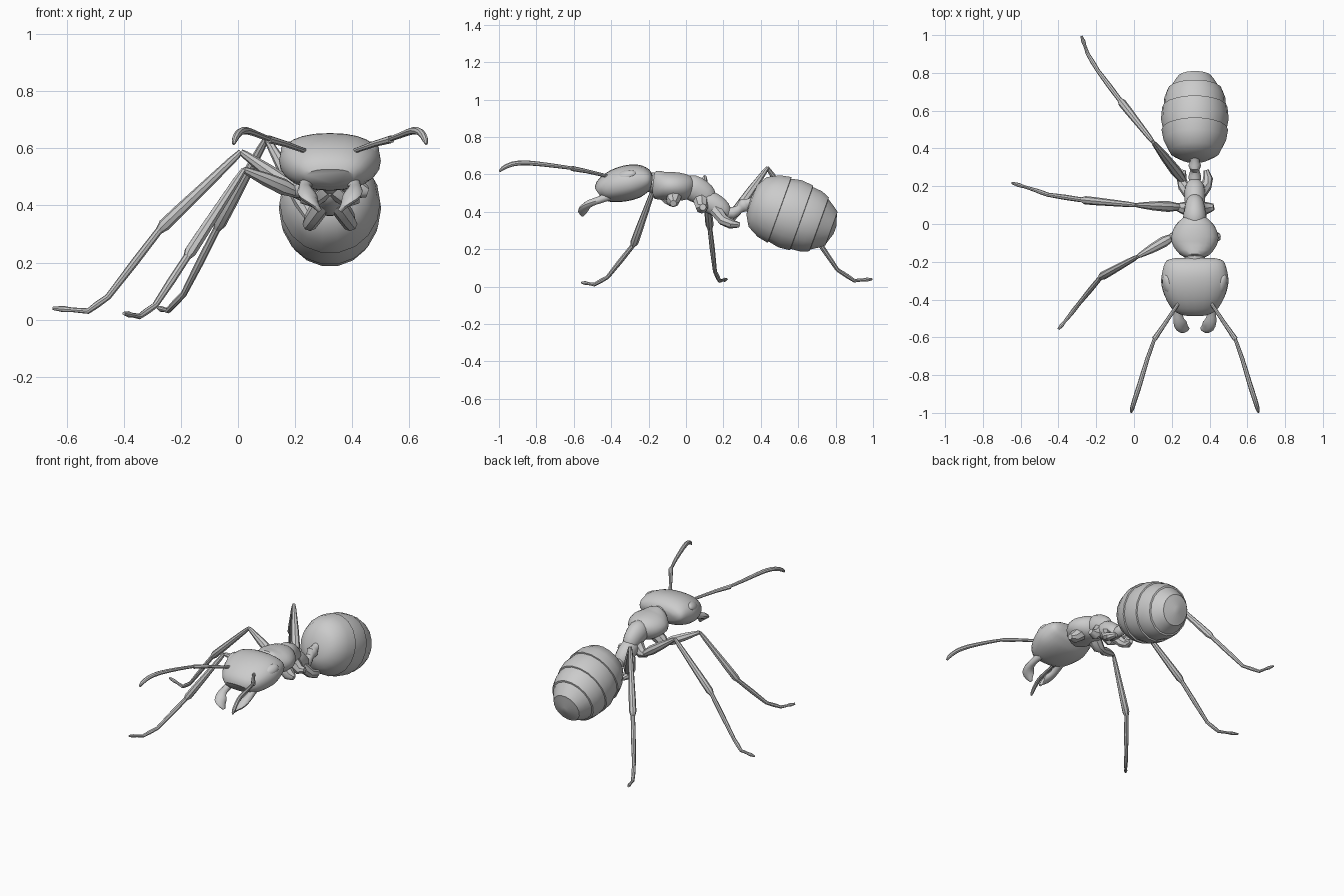
import bpy, bmesh, math
from mathutils import Vector, Matrix

if "Cube" in bpy.data.objects:
    bpy.data.objects.remove(bpy.data.objects["Cube"])

CX = 0.322  # body midline; the legs exist on the -x side only


def finish(name, bm, angle=40):
    bmesh.ops.recalc_face_normals(bm, faces=bm.faces)
    me = bpy.data.meshes.new(name)
    bm.to_mesh(me)
    bm.free()
    ob = bpy.data.objects.new(name, me)
    bpy.context.collection.objects.link(ob)
    bpy.context.view_layer.objects.active = ob
    ob.select_set(True)
    bpy.ops.object.shade_smooth_by_angle(angle=math.radians(angle))
    ob.select_set(False)
    return ob


def spline(rows, steps):
    if steps == 1:
        return rows
    out, n = [], len(rows)
    for i in range(n - 1):
        a, b, c, d = (rows[max(0, min(n - 1, i + k))] for k in (-1, 0, 1, 2))
        for j in range(steps):
            t = j / steps
            out.append([0.5 * (2 * q + (r - p) * t + (2 * p - 5 * q + 4 * r - s) * t * t
                               + (3 * q - p - 3 * r + s) * t ** 3)
                        for p, q, r, s in zip(a, b, c, d)])
    return out + [rows[-1]]


def loft(name, rows, sides=10, steps=1, power=2.0):
    """Skin rows of (x, y, z, half width[, half height]) with rounded sections."""
    rows = spline([tuple(r) if len(r) == 5 else (*r, r[3]) for r in rows], steps)
    pts = [Vector(r[:3]) for r in rows]
    bm, rings = bmesh.new(), []
    for i, r in enumerate(rows):
        t = (pts[min(i + 1, len(pts) - 1)] - pts[max(i - 1, 0)]).normalized()
        u = t.cross(Vector((0, 0, 1))).normalized()
        v = u.cross(t)
        ring = []
        for k in range(sides):
            a = 2 * math.pi * k / sides
            c, s = math.cos(a), math.sin(a)
            c, s = (math.copysign(abs(w) ** (2 / power), w) for w in (c, s))
            ring.append(bm.verts.new(pts[i] + u * c * r[3] + v * s * r[4]))
        rings.append(ring)
    for a, b in zip(rings, rings[1:]):
        for k in range(sides):
            bm.faces.new((a[k], a[(k + 1) % sides], b[(k + 1) % sides], b[k]))
    bm.faces.new(rings[0])
    bm.faces.new(rings[-1])
    return finish(name, bm)


def body(name, rows, **kw):
    return loft(name, [(CX, *r) for r in rows], **kw)


# Head: broad at the back, narrowing to the mouth
body("head", [(-.180, .572, .10, .02), (-.195, .572, .150, .055), (-.245, .568, .170, .085),
              (-.31, .555, .178, .095), (-.38, .537, .160, .088), (-.44, .515, .125, .066),
              (-.468, .498, .085, .035)], sides=24, steps=3, power=2.3)

# Thorax segments
body("neck", [(-.21, .56, .05), (-.13, .55, .06)], sides=12)
body("front_thorax", [(-.185, .545, .03), (-.165, .545, .075), (-.12, .54, .112, .075),
                      (-.07, .537, .125, .077), (-.01, .532, .105, .072), (.03, .525, .065, .055),
                      (.045, .52, .03)], sides=18, steps=2)
body("middle_thorax", [(-.01, .54, .05), (.03, .53, .062, .07), (.08, .505, .056, .068),
                       (.12, .475, .045, .055), (.15, .455, .025)], sides=14, steps=2)
body("rear_thorax", [(.07, .48, .03), (.10, .465, .05, .055), (.15, .44, .055, .06),
                     (.20, .405, .05, .05), (.23, .385, .025)], sides=14, steps=2)

# Waist with its small node
body("waist", [(.20, .395, .025), (.25, .395, .034), (.285, .415, .024), (.31, .435, .034, .04),
               (.335, .448, .024), (.385, .46, .032)], sides=10, steps=2)

# Abdomen: overlapping plates along a tilted axis
profile = [(-.245, .02), (-.238, .08), (-.205, .135), (-.14, .168), (-.08, .179), (-.078, .171),
           (-.02, .182), (.045, .176), (.047, .168), (.10, .164), (.145, .147), (.147, .137),
           (.19, .110), (.215, .092), (.217, .078), (.236, .02)]
body("abdomen", [(.575 + .94 * t, .383 - .34 * t, r * .985, r * 1.06) for t, r in profile], sides=18)

# Paired parts
for s, side in ((-1, "left"), (1, "right")):
    def pair(name, rows, **kw):
        loft(f"{side}_{name}", [(CX + s * r[0], *r[1:]) for r in rows], **kw)

    # Eye
    bm = bmesh.new()
    bmesh.ops.create_uvsphere(bm, u_segments=16, v_segments=8, radius=1)
    m = (Matrix.Translation((CX + s * .145, -.32, .597)) @ Matrix.Rotation(s * math.radians(45), 4, 'Y')
         @ Matrix.Rotation(math.radians(18), 4, 'X') @ Matrix.Diagonal((.03, .054, .02, 1)))
    bmesh.ops.transform(bm, matrix=m, verts=bm.verts)
    finish(f"{side}_eye", bm)

    # Antenna: scape then bent whip
    pair("antenna_base", [(.075, -.395, .582, .008), (.09, -.425, .592, .009), (.16, -.53, .617, .011),
                          (.215, -.61, .632, .014)], sides=8)
    pair("antenna_tip", [(.21, -.60, .632, .009), (.25, -.71, .647, .011), (.292, -.85, .662, .013),
                         (.318, -.93, .655, .013), (.333, -.98, .632, .011), (.337, -.997, .615, .005)],
         sides=8, steps=2)

    # Mandible: stalk flaring into an inward hooked blade
    pair("mandible", [(.08, -.41, .485, .025), (.088, -.465, .463, .022, .02), (.085, -.51, .447, .03, .02),
                      (.07, -.54, .425, .036, .018), (.05, -.552, .40, .026, .012),
                      (.035, -.553, .38, .008)], sides=10, steps=2)

    # Hip joints, present on both sides
    pair("front_hip", [(.05, -.06, .50, .045), (.10, -.07, .455, .036), (.132, -.068, .445, .018)], sides=8)
    pair("middle_hip", [(.025, .08, .46, .042), (.065, .085, .42, .032), (.10, .09, .425, .018)], sides=8)
    pair("hind_hip", [(.025, .16, .41, .036), (.06, .20, .355, .03), (.07, .24, .335, .026),
                      (.06, .285, .33, .014)], sides=8)

# Legs: start, knee, shin end, then foot path
legs = {
    "front": [(.205, -.068, .445), (.02, -.172, .525), (-.175, -.28, .225), (-.29, -.42, .05),
              (-.345, -.49, .011), (-.40, -.557, .022)],
    "middle": [(.24, .09, .425), (.01, .10, .588), (-.27, .127, .32), (-.455, .155, .08),
               (-.525, .18, .03), (-.648, .218, .04)],
    "hind": [(.265, .225, .34), (.10, .435, .636), (-.07, .65, .325), (-.19, .81, .09),
             (-.245, .90, .032), (-.278, .995, .04)],
}
for name, pts in legs.items():
    hip, knee, shin, heel, toe, tip = map(Vector, pts)
    mix = lambda a, b, t: tuple(a.lerp(b, t))
    loft(f"{name}_upper_leg", [(*hip, .018), (*mix(hip, knee, .25), .029), (*mix(hip, knee, .6), .024),
                               (*mix(hip, knee, .93), .014), (*knee, .010)], sides=8)
    loft(f"{name}_shin", [(*knee, .010), (*mix(knee, shin, .12), .014), (*mix(knee, shin, .75), .021),
                          (*mix(knee, shin, .96), .022), (*mix(shin, heel, .03), .014)], sides=8)
    loft(f"{name}_foot", [(*shin, .013), (*mix(shin, heel, .5), .014), (*heel, .011),
                          (*mix(heel, toe, .55), .012), (*toe, .010), (*mix(toe, tip, .45), .008),
                          (*mix(toe, tip, .7), .011), (*tip, .006)], sides=8)
